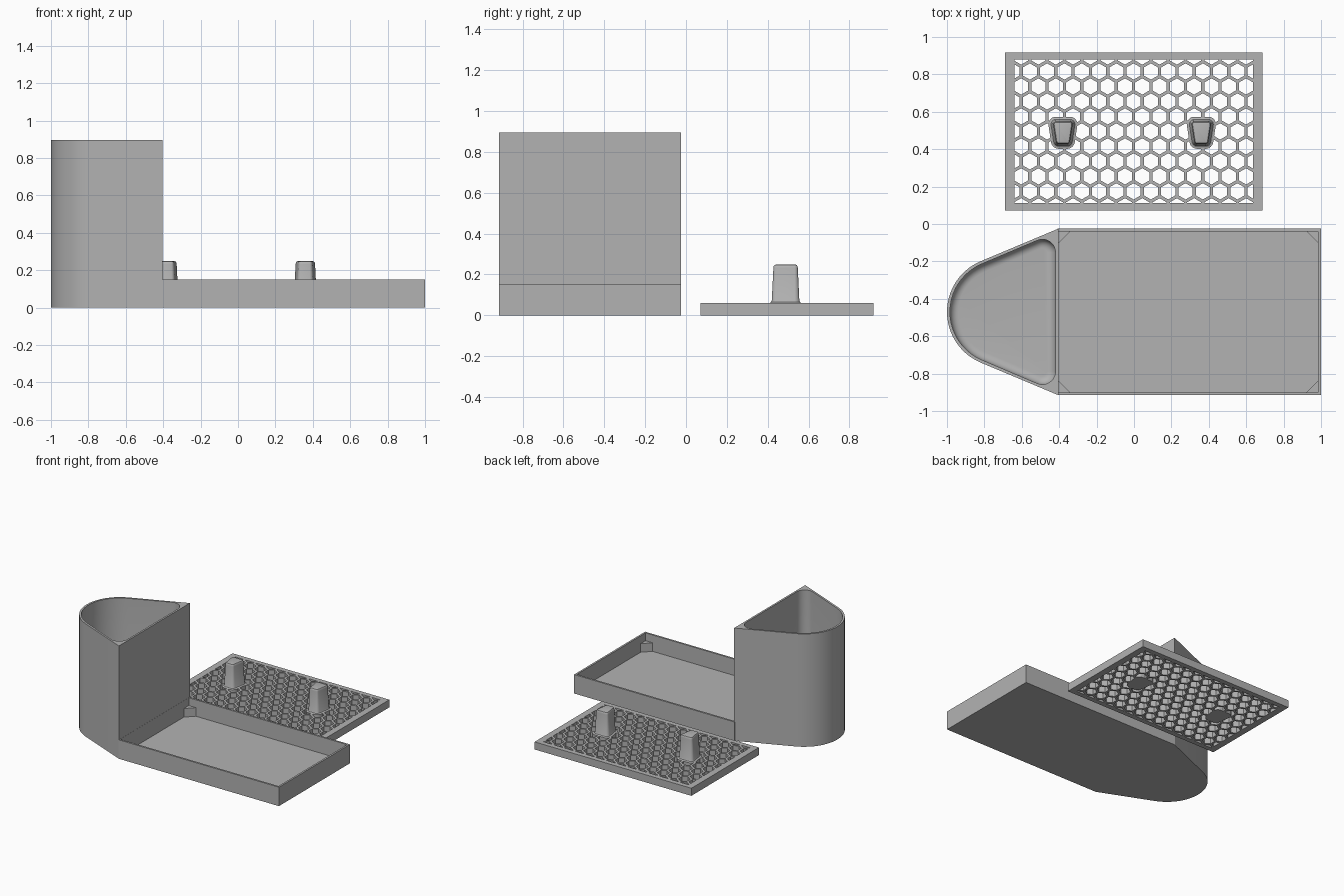
import bpy, bmesh, math
from math import radians, cos, sin

if "Cube" in bpy.data.objects:
    bpy.data.objects.remove(bpy.data.objects["Cube"])

grey = bpy.data.materials.new("grey_plastic")
grey.diffuse_color = (0.45, 0.45, 0.45, 1)
grey.use_nodes = True
grey.node_tree.nodes["Principled BSDF"].inputs["Base Color"].default_value = grey.diffuse_color


def finish(name, bm, smooth=False):
    bmesh.ops.remove_doubles(bm, verts=bm.verts, dist=1e-5)
    bmesh.ops.recalc_face_normals(bm, faces=bm.faces)
    me = bpy.data.meshes.new(name)
    bm.to_mesh(me)
    bm.free()
    me.materials.append(grey)
    ob = bpy.data.objects.new(name, me)
    bpy.context.collection.objects.link(ob)
    if smooth:
        bpy.ops.object.select_all(action='DESELECT')
        ob.select_set(True)
        bpy.context.view_layer.objects.active = ob
        bpy.ops.object.shade_smooth_by_angle(angle=radians(30))
    return ob


def loft(bm, rings):
    """Skin rings of (outline, z), capping the first and the last."""
    loops = [[bm.verts.new((x, y, z)) for x, y in pts] for pts, z in rings]
    for a, b in zip(loops, loops[1:]):
        for i in range(len(a)):
            j = (i + 1) % len(a)
            bm.faces.new((a[i], a[j], b[j], b[i]))
    bm.faces.new(loops[0][::-1])
    bm.faces.new(loops[-1])


def rect(x0, x1, y0, y1):
    return [(x0, y0), (x1, y0), (x1, y1), (x0, y1)]


def arcs(specs, n):
    """Outline made of arcs: (centre x, centre y, radius, start, end)."""
    return [(cx + r * cos(radians(a + (b - a) * i / n)), cy + r * sin(radians(a + (b - a) * i / n)))
            for cx, cy, r, a, b in specs for i in range(n + 1)]


# ---- cup: half-round front tapering out to a flat back, hollow with a filleted floor
YC, R, T = -0.47, 0.294, 113
WALL, FIL = 0.016, 0.07
TALL = 0.895


def cup_outline(r, cx, half, rc):
    return arcs([(cx, YC + half, rc, 0, T),
                 (-1 + R, YC, r, T, 360 - T),
                 (cx, YC - half, rc, 360 - T, 360)], 20)


def inner(d):
    cx = -0.42 - FIL
    half = (R - WALL - FIL - cos(radians(T)) * (cx + 1 - R)) / sin(radians(T))
    return cup_outline(R - WALL - d, cx, half, FIL - d)


outer = cup_outline(R, -0.405, 0.445, 0)
rings = [(outer, 0), (outer, TALL), (inner(0), TALL)]
F = 0.045
for i in range(7):
    a = radians(15 * i)
    rings.append((inner(F * (1 - cos(a))), 0.02 + F * (1 - sin(a))))
bm = bmesh.new()
loft(bm, rings)
finish("cup", bm, True)

# ---- drip tray: shallow box sharing the flat wall of the cup
X0, X1, Y0, Y1 = -0.404, 0.985, -0.9, -0.04
tray_out, tray_in = rect(-0.41, 1, -0.915, -0.025), rect(X0, X1, Y0, Y1)
bm = bmesh.new()
loft(bm, [(tray_out, 0), (tray_out, 0.15), (tray_in, 0.15), (tray_in, 0.02)])
finish("drip_tray", bm)

# ---- triangular supports in the tray corners
bm = bmesh.new()
L = 0.062
for x, sx in ((X0, 1), (X1, -1)):
    for y, sy in ((Y0, 1), (Y1, -1)):
        tri = [(x, y), (x + sx * L, y), (x, y + sy * L)]
        loft(bm, [(tri, 0.015), (tri, 0.088)])
finish("corner_supports", bm)

# ---- honeycomb grate
GX, GY, TH = -0.002, 0.495, 0.06
PITCH = 0.0925
ROW = PITCH * math.sqrt(3) / 2
bm = bmesh.new()
plate = rect(-0.69, 0.686, 0.072, 0.918)
loft(bm, [(plate, 0), (plate, TH)])
grate = finish("grate", bm)

# hexagon holes, trimmed to the inside of the frame
bm = bmesh.new()
for j in range(-5, 6):
    for i in range(-8, 9):
        cx, cy = GX + (i + 0.5 * (j % 2)) * PITCH, GY + j * ROW
        hexa = [(cx + 0.0435 * cos(radians(30 + 60 * k)),
                 cy + 0.0435 * sin(radians(30 + 60 * k))) for k in range(6)]
        loft(bm, [(hexa, -0.05), (hexa, TH + 0.05)])
for co, no in (((GX - 0.637, 0, 0), (-1, 0, 0)), ((GX + 0.637, 0, 0), (1, 0, 0)),
               ((0, GY - 0.384, 0), (0, -1, 0)), ((0, GY + 0.384, 0), (0, 1, 0))):
    bmesh.ops.bisect_plane(bm, geom=bm.verts[:] + bm.edges[:] + bm.faces[:], dist=1e-6,
                           plane_co=co, plane_no=no, clear_outer=True)
    bmesh.ops.holes_fill(bm, edges=[e for e in bm.edges if e.is_boundary], sides=0)
cutter = finish("hole_cutter", bm)
cutter.hide_render = True
cutter.hide_set(True)
mod = grate.modifiers.new("holes", 'BOOLEAN')
mod.operation, mod.solver, mod.object = 'DIFFERENCE', 'EXACT', cutter


# ---- two tapered knobs, each on a solid pad in the honeycomb
def knob_outline(cx, d):
    r = 0.024
    return arcs([(cx + 0.036, 0.532, r + d, 0, 75),
                 (cx - 0.036, 0.532, r + d, 105, 180),
                 (cx - 0.022, 0.444, r + d, 190, 265),
                 (cx + 0.022, 0.444, r + d, 275, 350)], 6)


for side, cx in (("left", -0.38), ("right", 0.36)):
    bm = bmesh.new()
    pad = knob_outline(cx, 0.018)
    loft(bm, [(pad, 0), (pad, TH)])
    finish(side + "_knob_pad", bm, True)
    bm = bmesh.new()
    loft(bm, [(knob_outline(cx, d), z) for d, z in
              ((0.012, TH - 0.01), (0.012, TH), (0.004, TH + 0.004), (0, TH + 0.012),
               (-0.008, 0.232), (-0.0095, 0.24), (-0.013, 0.246), (-0.02, 0.248))])
    finish(side + "_knob", bm, True)
